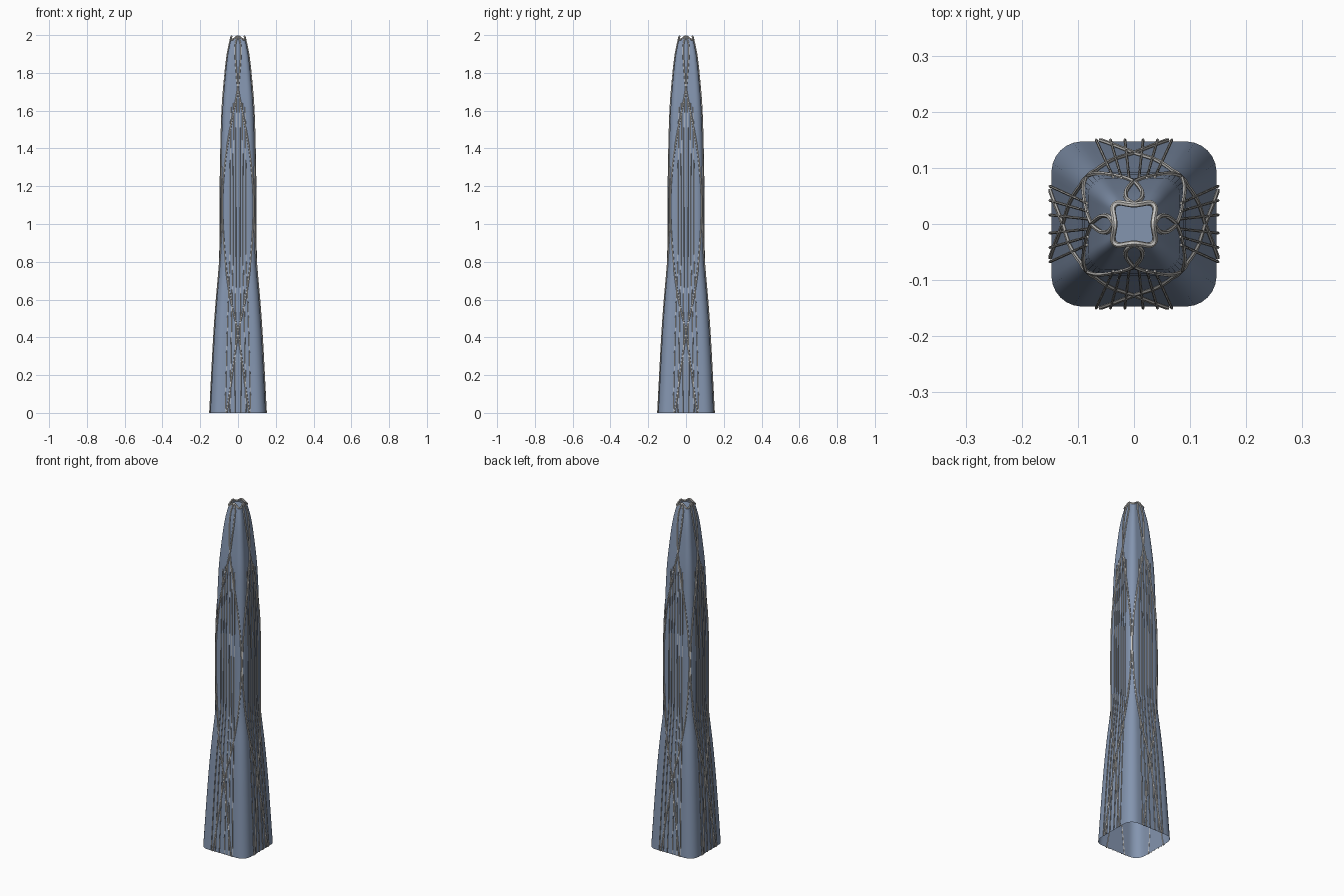
import bpy, bmesh, math
from mathutils import Matrix, Vector

cube = bpy.data.objects.get("Cube")
if cube:
    bpy.data.objects.remove(cube, do_unlink=True)


def material(name, rgb):
    m = bpy.data.materials.new(name)
    m.use_nodes = True
    m.diffuse_color = (*rgb, 1)
    bsdf = m.node_tree.nodes["Principled BSDF"]
    bsdf.inputs["Base Color"].default_value = (*rgb, 1)
    bsdf.inputs["Roughness"].default_value = 0.6
    return m


glass = material("blue glass", (0.23, 0.30, 0.43))
trim = material("pale grey trim", (0.58, 0.57, 0.55))


def smooth_lookup(points, z):
    """Cubic interpolation through (height, value) points."""
    def slope(i):
        a, b = points[max(i - 1, 0)], points[min(i + 1, len(points) - 1)]
        return (b[1] - a[1]) / (b[0] - a[0])
    z = min(max(z, points[0][0]), points[-1][0])
    i = 0
    while i < len(points) - 2 and z > points[i + 1][0]:
        i += 1
    (z0, v0), (z1, v1) = points[i], points[i + 1]
    h = z1 - z0
    t = (z - z0) / h
    return ((2*t**3 - 3*t**2 + 1) * v0 + (t**3 - 2*t**2 + t) * h * slope(i)
            + (3*t**2 - 2*t**3) * v1 + (t**3 - t**2) * h * slope(i + 1))


# Half width of the tower by height
PROFILE = [(0, .147), (.4, .126), (.6, .112), (.76, .098), (.84, .094), (1.2, .092),
           (1.6, .082), (1.8, .066), (1.9, .054), (1.96, .042), (2, .033)]
# Position of a crossing rib on a face: 0 is the middle, 1 the corner
RIB = [(0, -.44), (.42, 0), (.62, .42), (.82, .78), (1.1, .98), (1.35, .8),
       (1.55, .42), (1.72, 0), (1.82, -.16), (1.92, -.32), (1.965, -.3), (1.994, 0)]


def on_face(u, z, out=0.0):
    """Point on the front face of the rounded square shaft."""
    half = smooth_lookup(PROFILE, z)
    r = half * 0.37
    flat = half - r
    s = abs(u) * (flat + r * math.pi / 4)
    if s <= flat:
        x, y = s, half + out
    else:
        a = (s - flat) / r
        x, y = flat + (r + out) * math.sin(a), flat + (r + out) * math.cos(a)
    return Vector((math.copysign(x, u), -y, z))


def turned(p, side):
    return Matrix.Rotation(side * math.pi / 2, 3, "Z") @ p


def crown_height(u):
    return 1.975 + 0.0095 * (1 + math.cos(math.pi * u))


def tubes(name, paths, radius, closed=False):
    """One mesh of round bars along several paths."""
    data = bpy.data.curves.new(name, "CURVE")
    data.dimensions = "3D"
    data.bevel_depth = radius
    data.bevel_resolution = 1
    data.use_fill_caps = True
    for path in paths:
        sp = data.splines.new("POLY")
        sp.points.add(len(path) - 1)
        for pt, co in zip(sp.points, path):
            pt.co = (*co, 1)
        sp.use_cyclic_u = closed
    data.materials.append(trim)
    ob = bpy.data.objects.new(name, data)
    bpy.context.collection.objects.link(ob)
    select(ob)
    bpy.ops.object.convert(target="MESH")
    bpy.ops.object.shade_smooth_by_angle(angle=math.radians(50))


def select(ob):
    bpy.ops.object.select_all(action="DESELECT")
    ob.select_set(True)
    bpy.context.view_layer.objects.active = ob


# Glass shaft: lofted rings, open at the bottom, with an arched parapet
STEPS = 20
us = [-1 + 2 * i / STEPS for i in range(STEPS)]
heights = [1.97 * i / 60 for i in range(61)]
bm = bmesh.new()
rings = [[bm.verts.new(turned(on_face(u, z), k)) for k in range(4) for u in us] for z in heights]
rings.append([bm.verts.new(turned(on_face(u, crown_height(u)), k)) for k in range(4) for u in us])
n = len(rings[0])
for low, high in zip(rings, rings[1:]):
    for i in range(n):
        j = (i + 1) % n
        bm.faces.new((low[i], low[j], high[j], high[i]))
mesh = bpy.data.meshes.new("glass_shaft")
bm.to_mesh(mesh)
bm.free()
mesh.materials.append(glass)
shaft = bpy.data.objects.new("glass_shaft", mesh)
bpy.context.collection.objects.link(shaft)
select(shaft)
bpy.ops.object.shade_smooth_by_angle(angle=math.radians(40))

# Flat roof inside the parapet
bm = bmesh.new()
bm.faces.new([bm.verts.new(turned(on_face(u, 1.97), k)) for k in range(4) for u in us])
mesh = bpy.data.meshes.new("roof")
bm.to_mesh(mesh)
bm.free()
mesh.materials.append(glass)
bpy.context.collection.objects.link(bpy.data.objects.new("roof", mesh))

# Crossing ribs that weave between the face centres and the corners
COUNT = 110
zs = [1.994 * i / COUNT for i in range(COUNT + 1)]
ribs = [[turned(on_face(sign * smooth_lookup(RIB, z), z, 0.002), k) for z in zs]
        for k in range(4) for sign in (-1, 1)]
tubes("crossing_ribs", ribs, 0.004)

# Slim upright fins that fan out toward the base
fins = [[turned(on_face(u, top * i / 50, 0.003), k) for i in range(51)]
        for k in range(4) for f, top in ((.12, 1.66), (.31, 1.64), (.5, 1.62))
        for u in (-f, f)]
tubes("upright_fins", fins, 0.0025)

# Crown rim along the parapet
rim = [turned(on_face(u, crown_height(u)), k) for k in range(4) for u in us]
tubes("crown_rim", [rim], 0.005, closed=True)
